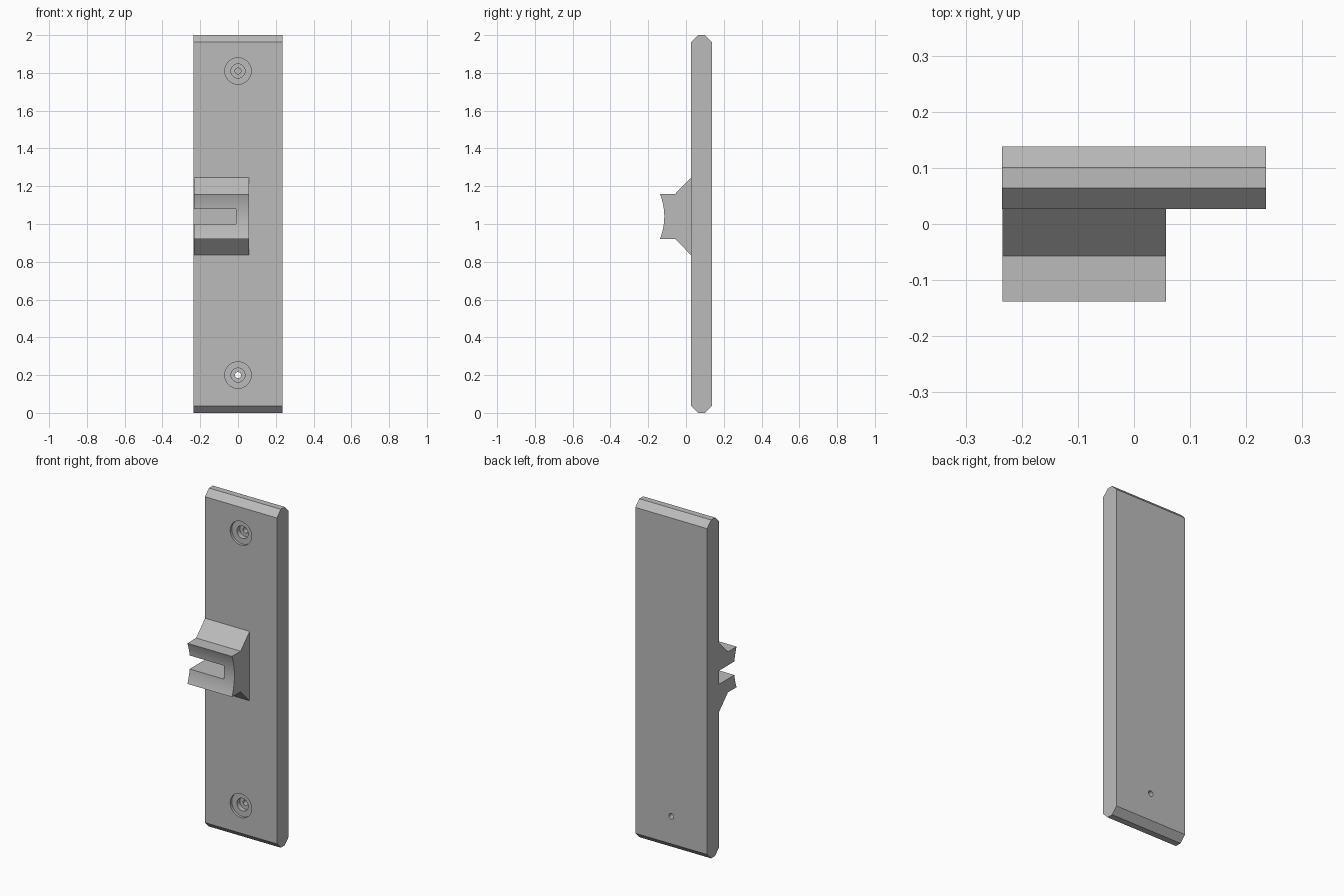
import bpy, bmesh
from math import cos, sin, tau, radians

cube = bpy.data.objects.get("Cube")
if cube:
    bpy.data.objects.remove(cube, do_unlink=True)

grey = bpy.data.materials.new("plain grey")
grey.use_nodes = True
colour = (0.5, 0.5, 0.5, 1)
grey.diffuse_color = colour
grey.node_tree.nodes["Principled BSDF"].inputs["Base Color"].default_value = colour


def loft(name, rings):
    """Solid through a list of matching point rings, capped at both ends."""
    bm = bmesh.new()
    loops = [[bm.verts.new(p) for p in ring] for ring in rings]
    n = len(loops[0])
    for a, b in zip(loops, loops[1:]):
        for i in range(n):
            j = (i + 1) % n
            bm.faces.new((a[i], a[j], b[j], b[i]))
    bm.faces.new(loops[0])
    bm.faces.new(loops[-1])
    bmesh.ops.recalc_face_normals(bm, faces=bm.faces)
    mesh = bpy.data.meshes.new(name)
    bm.to_mesh(mesh)
    bm.free()
    mesh.materials.append(grey)
    ob = bpy.data.objects.new(name, mesh)
    bpy.context.collection.objects.link(ob)
    return ob


def extrude_x(name, profile, x0, x1):
    return loft(name, [[(x, y, z) for y, z in profile] for x in (x0, x1)])


def turned_y(name, steps, z, sides=48):
    """Stepped round solid along y from (radius, y) pairs."""
    angles = [tau * i / sides for i in range(sides)]
    return loft(name, [[(r * cos(a), y, z + r * sin(a)) for a in angles] for r, y in steps])


def select(ob):
    bpy.ops.object.select_all(action="DESELECT")
    ob.select_set(True)
    bpy.context.view_layer.objects.active = ob


def cut(ob, cutter):
    cutter.hide_render = True
    mod = ob.modifiers.new("cut", "BOOLEAN")
    mod.operation = "DIFFERENCE"
    mod.solver = "EXACT"
    mod.object = cutter
    select(ob)
    bpy.ops.object.modifier_apply(modifier=mod.name)
    bpy.data.objects.remove(cutter, do_unlink=True)


FRONT, BACK, HALF = 0.027, 0.138, 0.235
BEVEL = 0.037

# Back plate with chamfered top and bottom ends
plate = extrude_x("back_plate", [
    (FRONT, BEVEL), (FRONT + BEVEL, 0), (BACK - BEVEL, 0), (BACK, BEVEL),
    (BACK, 2 - BEVEL), (BACK - BEVEL, 2), (FRONT + BEVEL, 2), (FRONT, 2 - BEVEL),
], -HALF, HALF)

# Stepped screw holes: the upper one is blind, the lower one goes through
for z, end in ((1.81, 0.11), (0.2, 0.2)):
    cut(plate, turned_y("screw_hole_cutter", [
        (0.07, 0), (0.07, 0.042), (0.037, 0.042),
        (0.037, 0.07), (0.016, 0.07), (0.016, end)], z))

# Forked bracket: flared root, square lips and a scooped front
MID, LIP = 1.04, 0.12
scoop = []
for i in range(25):
    t = -1 + i / 12
    scoop.append((-0.115 - 0.023 * t * t, MID + LIP * t))
root = FRONT + 0.003
bracket = extrude_x("forked_bracket", [
    (root, 0.835), (FRONT, 0.835), (-0.057, MID - LIP), *scoop,
    (-0.057, MID + LIP), (FRONT, 1.245), (root, 1.245),
], -HALF + 0.001, 0.057)

# Slot between the prongs, open on the right side
cut(bracket, extrude_x("slot_cutter", [
    (-0.3, 1.0), (0.1, 1.0), (0.1, 1.08), (-0.3, 1.08)], -0.4, -0.01))

for ob in (plate, bracket):
    select(ob)
    bpy.ops.object.shade_smooth_by_angle(angle=radians(25))
